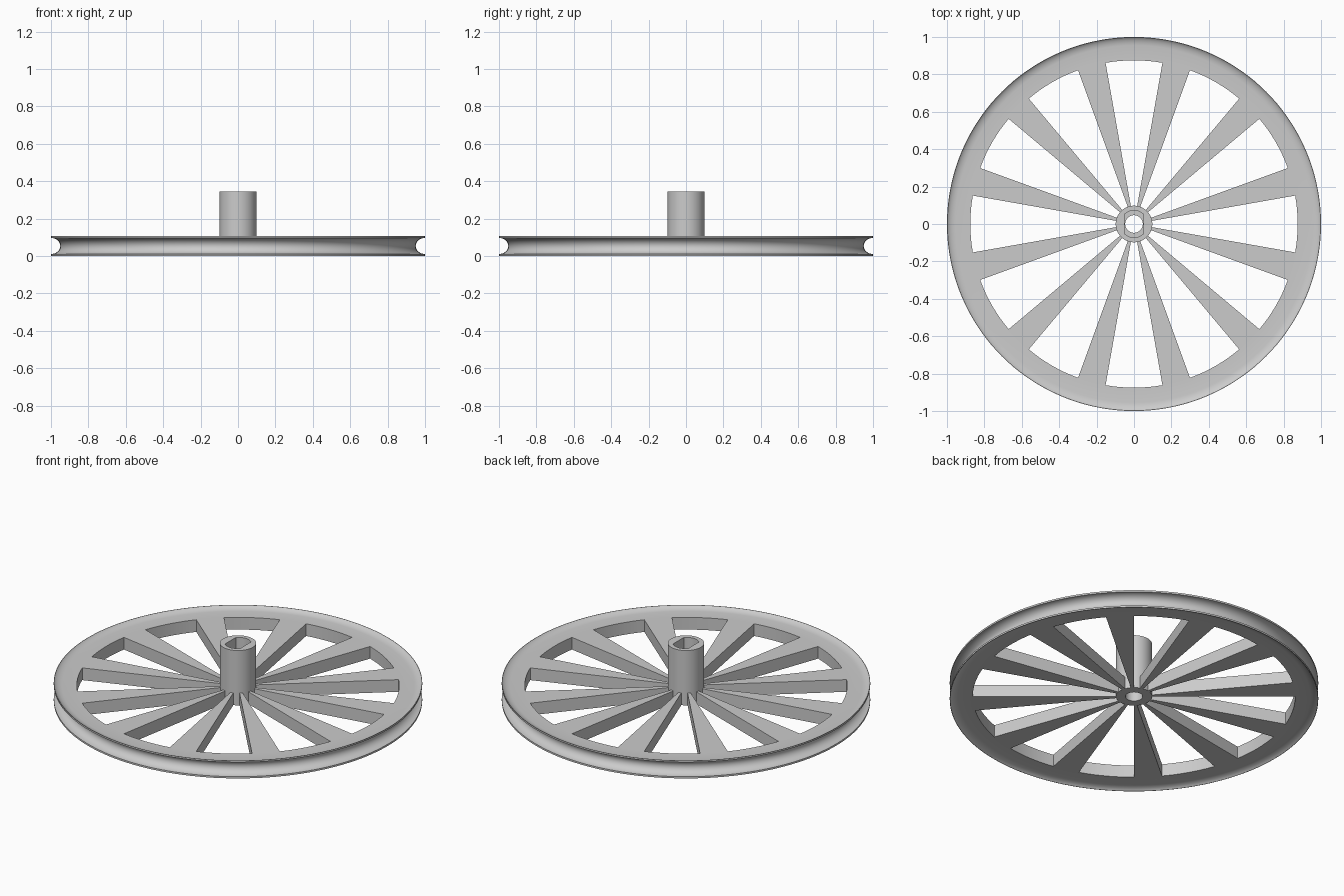
import bpy, bmesh, math

if "Cube" in bpy.data.objects:
    bpy.data.objects.remove(bpy.data.objects["Cube"])

SEG = 144                     # divisions around, 2.5 degrees each
BOT, TOP = 0.017, 0.09        # web faces
MID, HUB_R, HUB_TOP = 0.0535, 0.098, 0.345
GAP_R, HOLE_R = 0.875, 0.047

grey = bpy.data.materials.new("light grey")
grey.diffuse_color = (0.6, 0.6, 0.6, 1)
grey.use_nodes = True
grey.node_tree.nodes["Principled BSDF"].inputs["Base Color"].default_value = grey.diffuse_color


def finish(bm, name):
    bmesh.ops.recalc_face_normals(bm, faces=bm.faces)
    me = bpy.data.meshes.new(name)
    bm.to_mesh(me)
    bm.free()
    ob = bpy.data.objects.new(name, me)
    bpy.context.collection.objects.link(ob)
    me.materials.append(grey)
    bpy.ops.object.select_all(action='DESELECT')
    ob.select_set(True)
    bpy.context.view_layer.objects.active = ob
    bpy.ops.object.shade_smooth_by_angle(angle=math.radians(30))


# Spoked pulley wheel: flared lips and a round groove around the rim
upper = [(GAP_R, TOP), (0.955, TOP), (0.97, 0.092), (0.983, 0.0965), (0.993, 0.102), (0.998, 0.107), (1.0, 0.107)]
groove = []
for i in range(17):
    a = math.pi * (0.5 - i / 16)
    groove.append((1 - 0.05 * math.cos(a), MID + 0.043 * math.sin(a)))
lower = [(r, 2 * MID - z) for r, z in reversed(upper)]
rim = upper + groove + lower
hub = [(HUB_R, BOT), (HOLE_R, BOT), (HOLE_R, TOP), (HUB_R, TOP)]
n = len(rim)

bm = bmesh.new()
rings = []
for s in range(SEG):
    a = 2 * math.pi * s / SEG
    rings.append([bm.verts.new((r * math.cos(a), r * math.sin(a), z)) for r, z in rim + hub])


def is_gap(s):
    d = ((s + 0.5) * 360 / SEG) % 30
    return d < 10 or d > 20


A, B, C, F = 0, n - 1, n, n + 3      # corners of the web section
for s in range(SEG):
    p, q = rings[s], rings[(s + 1) % SEG]
    pairs = [(i, i + 1) for i in range(n - 1)] + [(n + i, n + i + 1) for i in range(3)]
    pairs += [(B, A), (F, C)] if is_gap(s) else [(F, A), (B, C)]
    for i, j in pairs:
        bm.faces.new((p[i], p[j], q[j], q[i]))
    if is_gap(s) != is_gap(s - 1):   # spoke side wall
        bm.faces.new((p[A], p[B], p[C], p[F]))
finish(bm, "spoked_pulley_wheel")

# Hub sleeve with a flat-sided bore
bm = bmesh.new()
FLAT, BORE_R, N = 0.05, 0.072, 96
flat_a = math.acos(FLAT / BORE_R)
angles = sorted([2 * math.pi * i / N for i in range(N)]
                + [flat_a, math.pi - flat_a, math.pi + flat_a, 2 * math.pi - flat_a])
cols = []
for a in angles:
    c, s = math.cos(a), math.sin(a)
    r = min(BORE_R, FLAT / max(abs(c), 1e-6))
    cols.append([bm.verts.new((k * c, k * s, z)) for k, z in
                 ((HUB_R, TOP), (HUB_R, HUB_TOP), (r, HUB_TOP), (r, TOP))])
for k, p in enumerate(cols):
    q = cols[(k + 1) % len(cols)]
    for i in range(3):
        bm.faces.new((p[i], p[i + 1], q[i + 1], q[i]))
finish(bm, "hub_sleeve")
